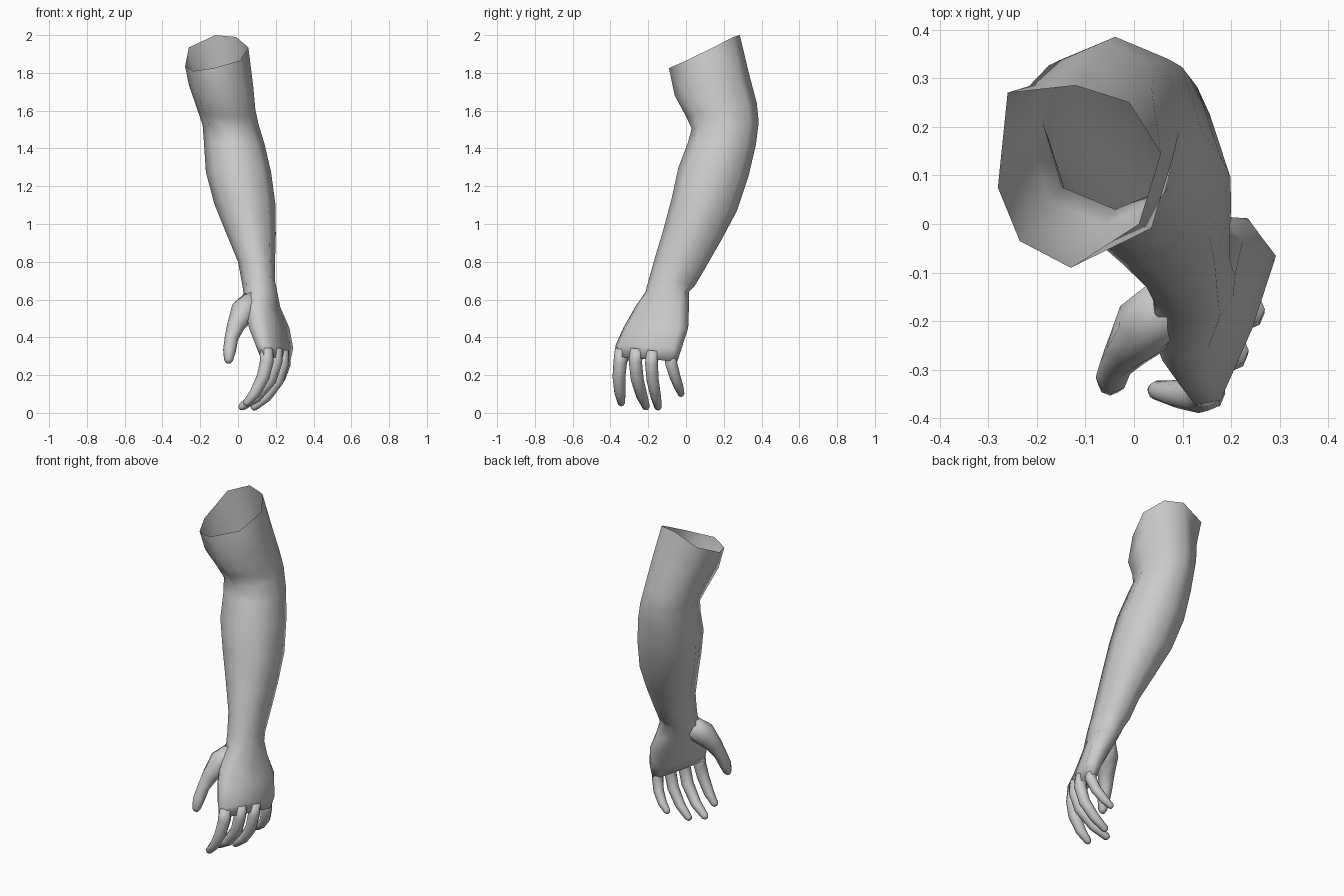
import bpy, bmesh
from math import sin, cos, pi, radians
from mathutils import Vector

SIDES = 8


def loft(name, rings, cap_start=False, cap_end=True):
    """Skin a list of equal-length vertex rings into one smooth object."""
    bm = bmesh.new()
    vs = [[bm.verts.new(p) for p in ring] for ring in rings]
    for a, b in zip(vs, vs[1:]):
        n = len(a)
        for i in range(n):
            bm.faces.new((a[i], b[i], b[(i + 1) % n], a[(i + 1) % n]))
    if cap_start:
        bm.faces.new(vs[0])
    if cap_end:
        bm.faces.new(vs[-1][::-1])
    bmesh.ops.recalc_face_normals(bm, faces=bm.faces)
    me = bpy.data.meshes.new(name)
    bm.to_mesh(me)
    bm.free()
    for p in me.polygons:
        p.use_smooth = True
    ob = bpy.data.objects.new(name, me)
    bpy.context.collection.objects.link(ob)
    return ob


def oval(c, a, b, rot=0, slope=0, diag=0.74):
    """Oval section: half sizes a, b, turned by rot degrees, z tilted along y."""
    r, pts = radians(rot), []
    for i in range(SIDES):
        t = 2 * pi * i / SIDES
        k = diag / 0.7071 if i % 2 else 1
        x, y = a * cos(t) * k, b * sin(t) * k
        px, py = x * cos(r) - y * sin(r), x * sin(r) + y * cos(r)
        pts.append(Vector((c[0] + px, c[1] + py, c[2] + slope * py)))
    return pts


def arm_ring(x0, x1, yf, zf, yb, zb):
    """Arm section from its left/right x and its front and back outline points."""
    c = ((x0 + x1) / 2, (yf + yb) / 2, (zf + zb) / 2)
    return oval(c, (x1 - x0) / 2, (yb - yf) / 2, 0, (zb - zf) / (yb - yf))


def digit(name, path):
    """Tapered finger along (x, y, z, radius) points with a rounded tip."""
    pts = [Vector(p[:3]) for p in path]
    rad = [p[3] for p in path]
    end = (pts[-1] - pts[-2]).normalized()
    pts.append(pts[-1] + end * rad[-1] * 0.7)
    rad.append(rad[-1] * 0.55)
    rings = []
    for i, p in enumerate(pts):
        d = (pts[min(i + 1, len(pts) - 1)] - pts[max(i - 1, 0)]).normalized()
        u = d.cross(Vector((0, 1, 0))).normalized()
        v = d.cross(u)
        rings.append([p + rad[i] * (u * cos(2 * pi * k / SIDES) + v * sin(2 * pi * k / SIDES))
                      for k in range(SIDES)])
    return loft(name, rings, cap_start=True)


# Arm: open slanted rim, elbow, forearm, wrist and palm in one skin
rim = [(0.055, 0.145, 1.935), (-0.01, 0.25, 1.99), (-0.12, 0.285, 2.0), (-0.26, 0.27, 1.935),
       (-0.28, 0.075, 1.835), (-0.235, -0.035, 1.81), (-0.13, -0.09, 1.825), (0.01, 0, 1.865)]
sections = [
    (-0.26, 0.08, -0.06, 1.68, 0.335, 1.79),
    (-0.215, 0.092, 0.0, 1.57, 0.375, 1.64),
    (-0.187, 0.11, 0.03, 1.505, 0.385, 1.54),
    (-0.18, 0.14, 0.01, 1.43, 0.37, 1.42),
    (-0.17, 0.175, -0.04, 1.30, 0.33, 1.25),
    (-0.125, 0.198, -0.075, 1.14, 0.27, 1.07),
    (-0.06, 0.20, -0.12, 0.97, 0.19, 0.92),
    (0.0, 0.196, -0.165, 0.82, 0.11, 0.78),
    (0.02, 0.197, -0.195, 0.715, 0.045, 0.67),
]
palm = [
    oval((0.118, -0.10, 0.64), 0.09, 0.115, -5),
    oval((0.13, -0.127, 0.56), 0.078, 0.15, -18, diag=0.78),
    oval((0.165, -0.16, 0.45), 0.066, 0.185, -22, diag=0.82),
    oval((0.193, -0.198, 0.35), 0.053, 0.187, -21, -0.05, diag=0.85),
    oval((0.198, -0.21, 0.285), 0.036, 0.175, -20, -0.08, diag=0.85),
]
loft("arm", [rim] + [arm_ring(*s) for s in sections] + palm)

# Thumb with its fleshy base
digit("thumb", [(0.10, -0.14, 0.61, 0.06), (0.025, -0.21, 0.535, 0.068), (-0.012, -0.255, 0.46, 0.047),
                (-0.035, -0.285, 0.395, 0.036), (-0.045, -0.315, 0.33, 0.034), (-0.05, -0.33, 0.28, 0.024)])

# Fingers, curling towards the palm side
digit("index_finger", [(0.15, -0.34, 0.34, 0.036), (0.152, -0.348, 0.27, 0.036), (0.133, -0.355, 0.19, 0.034),
                       (0.09, -0.35, 0.105, 0.029), (0.045, -0.342, 0.052, 0.02)])
digit("middle_finger", [(0.20, -0.26, 0.34, 0.036), (0.20, -0.268, 0.27, 0.035), (0.17, -0.258, 0.175, 0.034),
                        (0.095, -0.232, 0.083, 0.03), (0.02, -0.212, 0.032, 0.021)])
digit("ring_finger", [(0.235, -0.175, 0.33, 0.034), (0.235, -0.183, 0.26, 0.034), (0.21, -0.176, 0.17, 0.032),
                      (0.15, -0.16, 0.085, 0.028), (0.085, -0.148, 0.03, 0.02)])
digit("little_finger", [(0.247, -0.08, 0.33, 0.033), (0.247, -0.078, 0.26, 0.032), (0.225, -0.058, 0.19, 0.029),
                        (0.185, -0.038, 0.135, 0.025), (0.145, -0.026, 0.10, 0.018)])
